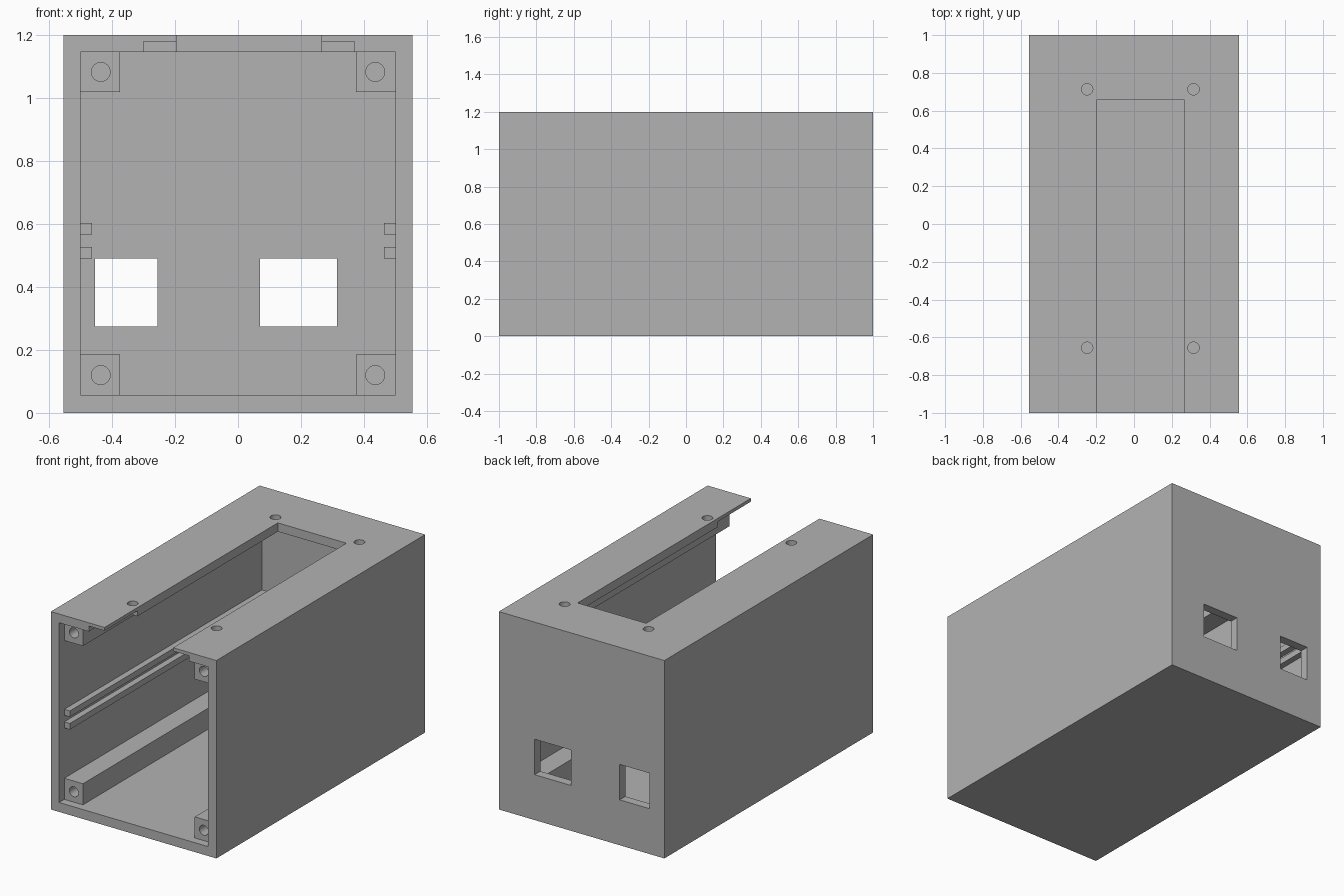
import bpy
import math

if "Cube" in bpy.data.objects:
    bpy.data.objects.remove(bpy.data.objects["Cube"], do_unlink=True)

W, L, H, T = 0.555, 1.0, 1.2, 0.055   # half width, half length, height, wall
IN_X, FLOOR, CEIL = 0.5, 0.057, 1.147  # inside faces
FRONT, BACK = -0.95, L - T             # recessed rail start, back wall inside

grey = bpy.data.materials.new("plain_grey")
grey.use_nodes = True
grey.diffuse_color = (0.45, 0.45, 0.45, 1)
grey.node_tree.nodes["Principled BSDF"].inputs["Base Color"].default_value = (0.45, 0.45, 0.45, 1)


def box(name, x, y, z):
    """Box spanning three (low, high) ranges."""
    bpy.ops.mesh.primitive_cube_add(size=1, location=[(a + b) / 2 for a, b in (x, y, z)])
    ob = bpy.context.object
    ob.name = name
    ob.scale = [b - a for a, b in (x, y, z)]
    bpy.ops.object.transform_apply(location=True, rotation=False, scale=True)
    ob.data.materials.append(grey)
    return ob


def rod(name, centre, depth, along_y=False):
    """Round hole cutter."""
    bpy.ops.mesh.primitive_cylinder_add(vertices=32, radius=0.03, depth=depth, location=centre,
                                        rotation=(math.pi / 2 if along_y else 0, 0, 0))
    ob = bpy.context.object
    ob.name = name
    ob.data.materials.append(grey)
    return ob


def cut(target, cutters):
    """Subtract the cutters, then remove them."""
    bpy.context.view_layer.objects.active = target
    for c in cutters:
        c.hide_render = True
        mod = target.modifiers.new("cut", 'BOOLEAN')
        mod.operation = 'DIFFERENCE'
        mod.solver = 'EXACT'
        mod.object = c
        bpy.ops.object.modifier_apply(modifier=mod.name)
        bpy.data.objects.remove(c, do_unlink=True)


# Housing: open front, slotted top, two windows in the back wall
housing = box("housing", (-W, W), (-L, L), (0, H))
cutters = [
    box("cavity_cutter", (-IN_X, IN_X), (-1.1, BACK), (FLOOR, CEIL)),
    box("slot_cutter", (-0.195, 0.265), (-1.1, 0.66), (1.1, 1.3)),
    box("front_rebate_cutter", (-0.30, 0.37), (-1.1, -0.685), (1.1, 1.18)),
    box("small_window_cutter", (-0.455, -0.255), (0.9, 1.1), (0.275, 0.49)),
    box("large_window_cutter", (0.07, 0.315), (0.9, 1.1), (0.275, 0.49)),
]
for x in (-0.248, 0.315):
    for y in (-0.655, 0.713):
        cutters.append(rod("top_hole_cutter", (x, y, H), 0.2))
cut(housing, cutters)

for side, s in (("left", 1), ("right", -1)):
    xs = lambda a, b: tuple(sorted((s * a, s * b)))
    # Corner rails with screw holes in their front ends
    for level, z, hole_z in (("lower", (FLOOR - 0.01, 0.185), 0.12),
                             ("upper", (1.02, CEIL + 0.01), 1.083)):
        rail = box(f"{side}_{level}_corner_rail", xs(0.375, IN_X + 0.01), (FRONT, BACK + 0.01), z)
        cut(rail, [rod("screw_hole_cutter", (s * 0.436, FRONT, hole_z), 0.6, True)])
    # Pair of guide strips that hold a board
    for level, z in (("lower", (0.49, 0.527)), ("upper", (0.567, 0.603))):
        box(f"{side}_{level}_guide_strip", xs(0.463, IN_X + 0.01), (FRONT, BACK + 0.01), z)

# Round hole walls, sharp edges elsewhere
for ob in bpy.context.scene.objects:
    ob.select_set(ob.type == 'MESH')
bpy.context.view_layer.objects.active = housing
bpy.ops.object.shade_smooth_by_angle(angle=math.radians(30))
